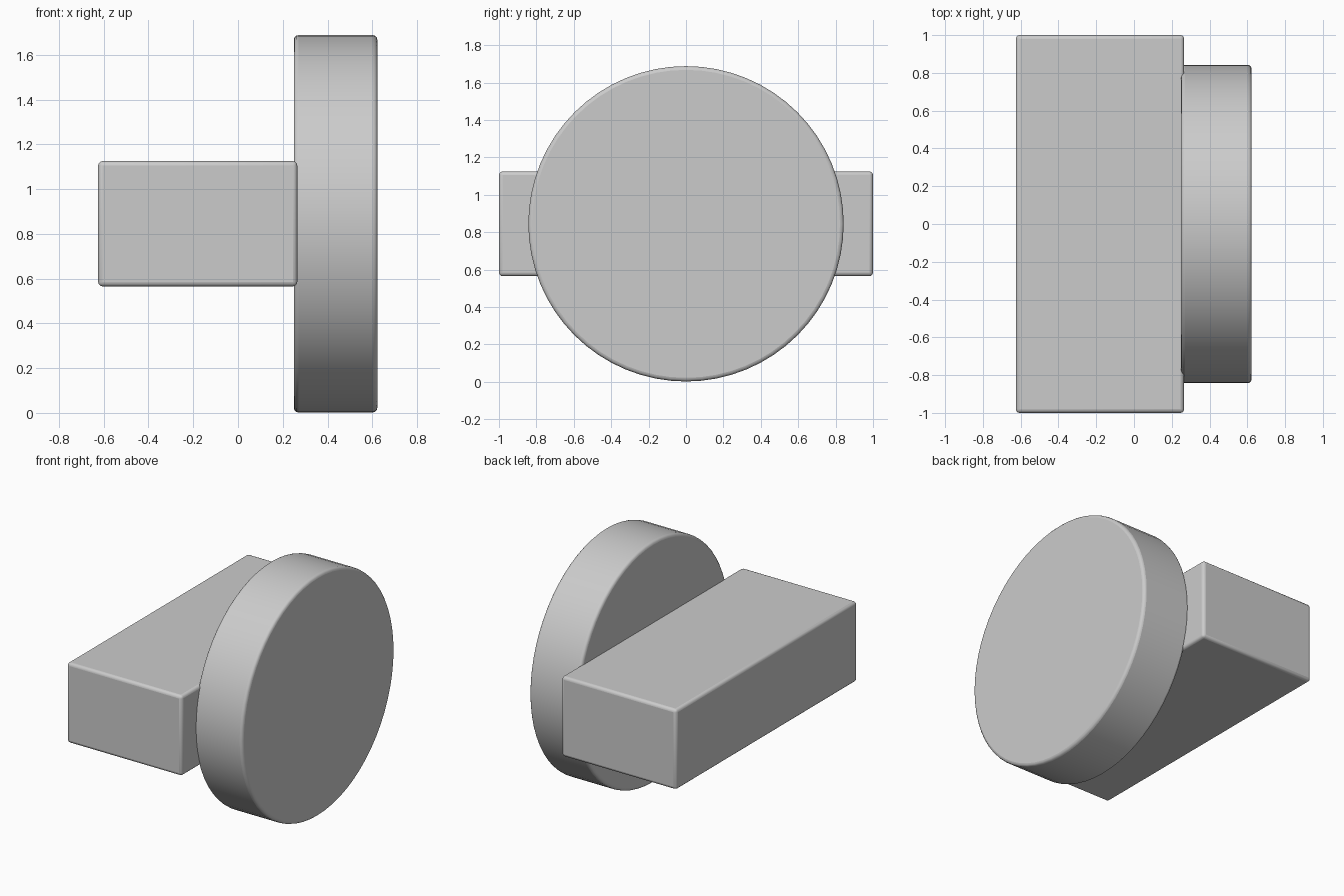
import bpy
import math

if "Cube" in bpy.data.objects:
    bpy.data.objects.remove(bpy.data.objects["Cube"])

CENTRE_Z = 0.845


def finish(obj, name, width):
    # Soft rounded edges with smooth shading
    obj.name = name
    bpy.ops.object.transform_apply(location=False, rotation=True, scale=True)
    bevel = obj.modifiers.new("rounded_edges", 'BEVEL')
    bevel.width = width
    bevel.segments = 3
    bevel.limit_method = 'ANGLE'
    bevel.angle_limit = math.radians(40)
    bpy.ops.object.shade_smooth_by_angle(angle=math.radians(35))


# Long rectangular block
bpy.ops.mesh.primitive_cube_add(size=1, location=(-0.18, 0, CENTRE_Z))
block = bpy.context.object
block.scale = (0.89, 2.0, 0.56)
finish(block, "block", 0.02)

# Round disc on the block's right face
bpy.ops.mesh.primitive_cylinder_add(
    vertices=64, radius=0.843, depth=0.373,
    location=(0.436, 0, CENTRE_Z), rotation=(0, math.pi / 2, 0))
finish(bpy.context.object, "disc", 0.02)
